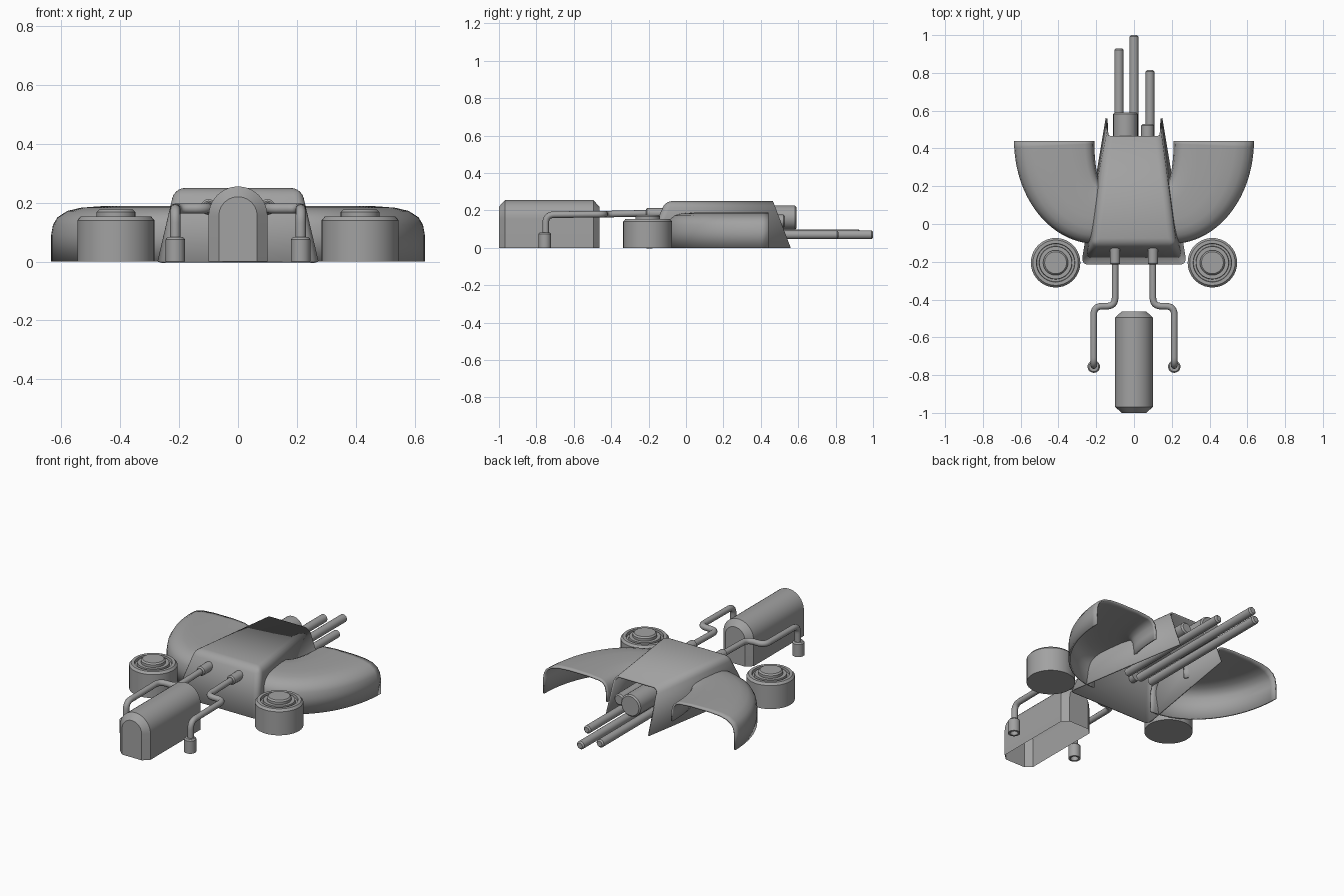
import bpy, bmesh
from math import sin, cos, pi
from mathutils import Vector, Matrix

cube = bpy.data.objects.get("Cube")
if cube:
    bpy.data.objects.remove(cube, do_unlink=True)

grey = bpy.data.materials.new("plain grey")
grey.use_nodes = True
COLOUR = (0.36, 0.36, 0.36, 1)
grey.diffuse_color = COLOUR
grey.node_tree.nodes["Principled BSDF"].inputs["Base Color"].default_value = COLOUR


def finish(name, bm, wall=0, angle=35):
    """Turn a bmesh into a shaded object, optionally with a wall thickness."""
    bmesh.ops.remove_doubles(bm, verts=bm.verts, dist=1e-5)
    bmesh.ops.recalc_face_normals(bm, faces=bm.faces)
    mesh = bpy.data.meshes.new(name)
    bm.to_mesh(mesh)
    bm.free()
    mesh.materials.append(grey)
    ob = bpy.data.objects.new(name, mesh)
    bpy.context.collection.objects.link(ob)
    if wall:
        mod = ob.modifiers.new("wall", 'SOLIDIFY')
        mod.thickness = wall
        mod.offset = -1
    bpy.ops.object.select_all(action='DESELECT')
    ob.select_set(True)
    bpy.context.view_layer.objects.active = ob
    bpy.ops.object.shade_smooth_by_angle(angle=angle * pi / 180)
    return ob


def loft(name, rings, closed=False, caps=False, wall=0):
    """Skin a list of equal-length point rings."""
    bm = bmesh.new()
    rows = [[bm.verts.new(p) for p in ring] for ring in rings]
    n = len(rows[0])
    for a, b in zip(rows, rows[1:]):
        for i in range(n if closed else n - 1):
            j = (i + 1) % n
            bm.faces.new((a[i], a[j], b[j], b[i]))
    if caps:
        bm.faces.new(rows[0])
        bm.faces.new(rows[-1])
    return finish(name, bm, wall)


def lathe(name, profile, place, axis='Z', steps=32):
    """Spin (radius, height) points about an axis through place."""
    turn = Matrix.Rotation(-pi / 2, 3, 'X') if axis == 'Y' else Matrix.Identity(3)
    rings = []
    for r, h in profile:
        r = max(r, 0.001)
        rings.append([Vector(place) + turn @ Vector((r * cos(2 * pi * k / steps),
                      r * sin(2 * pi * k / steps), h)) for k in range(steps)])
    return loft(name, rings, closed=True, caps=True)


def rod(name, r, start, end, x, z, bevel=0.008):
    """Cylinder along y with a chamfered rear end."""
    lathe(name, [(r, start), (r, end - bevel), (r - bevel, end)], (x, 0, z), 'Y', 24)


def rounded_path(points, radius, steps=6):
    """Replace the corners of a polyline with soft bends."""
    pts = [Vector(p) for p in points]
    out = [pts[0]]
    for a, b, c in zip(pts, pts[1:], pts[2:]):
        p = b + (a - b).normalized() * radius
        q = b + (c - b).normalized() * radius
        for k in range(steps + 1):
            t = k / steps
            out.append(p * (1 - t) ** 2 + b * 2 * t * (1 - t) + q * t * t)
    return out + [pts[-1]]


def pipe(name, points, r, bend):
    curve = bpy.data.curves.new(name, 'CURVE')
    curve.dimensions = '3D'
    curve.bevel_depth = r
    curve.bevel_resolution = 4
    curve.use_fill_caps = True
    path = rounded_path(points, bend)
    spline = curve.splines.new('POLY')
    spline.points.add(len(path) - 1)
    for point, co in zip(spline.points, path):
        point.co = (*co, 1)
    spline.use_smooth = True
    curve.materials.append(grey)
    bpy.context.collection.objects.link(bpy.data.objects.new(name, curve))


# Central hull: tapered hood, open below and behind, rounded upper edges
bm = bmesh.new()
low = [bm.verts.new(p) for p in ((.15, .56, 0), (.28, -.215, 0), (-.28, -.215, 0), (-.15, .56, 0))]
top = [bm.verts.new(p) for p in ((.145, .465, .25), (.22, -.11, .25), (-.22, -.11, .25), (-.145, .465, .25))]
for i in range(3):
    bm.faces.new((low[i], low[i + 1], top[i + 1], top[i]))
bm.faces.new(top)
round_edges = [e for e in bm.edges if len(e.link_faces) == 2]
bmesh.ops.bevel(bm, geom=round_edges, offset=0.035, offset_type='OFFSET',
                segments=5, profile=0.5, affect='EDGES', clamp_overlap=True)
finish("central_hull", bm, wall=0.01)

# Nose pod: arched cover with chamfered ends, open below


def arch(r, y):
    mid = 0.155
    bend = [(r * cos(pi * k / 20), y, mid + r * sin(pi * k / 20)) for k in range(21)]
    return [(r, y, 0)] + bend + [(-r, y, 0)]


loft("nose_pod", [arch(.065, -1), arch(.1, -.968), arch(.1, -.495), arch(.065, -.463)], caps=True)

# Curved side ducts, cross-section given as (inner to outer fraction, height)
section = [(0, .06), (0, .11), (.02, .15), (.06, .172), (.12, .182), (.3, .188), (.6, .188),
           (.76, .183), (.87, .172), (.95, .15), (.985, .125), (1, .09), (1, 0)]
for side, label in ((1, "left"), (-1, "right")):
    rings = []
    for k in range(25):
        a = k / 24 * pi / 2
        inner = Vector((.17 + .04 * cos(a), .44 - .22 * sin(a), 0))
        outer = Vector((.2 + .435 * cos(a), .44 - .545 * sin(a), 0))
        ring = []
        for f, z in section:
            p = inner.lerp(outer, f)
            ring.append((side * p.x, p.y, z))
        rings.append(ring)
    loft(label + "_side_duct", rings, wall=0.01)

    # Round drums with a grooved lid and hub
    lathe(label + "_drum", [(.131, 0), (.131, .14), (.12, .153), (.102, .153), (.1, .138),
                            (.088, .138), (.086, .153), (.066, .153), (.066, .168),
                            (.058, .176), (0, .176)], (side * .415, -.205, 0), steps=40)

    # Bent feeler pipe with its socket and foot
    x1, x2 = side * .1, side * .213
    pipe(label + "_pipe", [(x1, -.12, .187), (x1, -.435, .18), (x2, -.435, .18),
                           (x2, -.75, .177), (x2, -.75, .06)], .0175, .045)
    lathe(label + "_pipe_socket", [(.02, -.215), (.027, -.208), (.027, -.1)], (x1, 0, .185), 'Y', 20)
    lathe(label + "_pipe_foot", [(.018, .03), (.022, 0), (.033, 0), (.033, .075), (.026, .083)],
          (x2, -.755, 0), steps=20)

# Rear barrels and the two thicker cylinders above them
rod("centre_barrel", .024, .05, 1, 0, .07)
rod("right_barrel", .024, .05, .93, -.08, .075)
rod("left_barrel", .023, .05, .815, .085, .07)
rod("large_rear_cylinder", .065, .3, .59, -.045, .162)
rod("small_rear_cylinder", .034, .3, .53, .072, .143)
